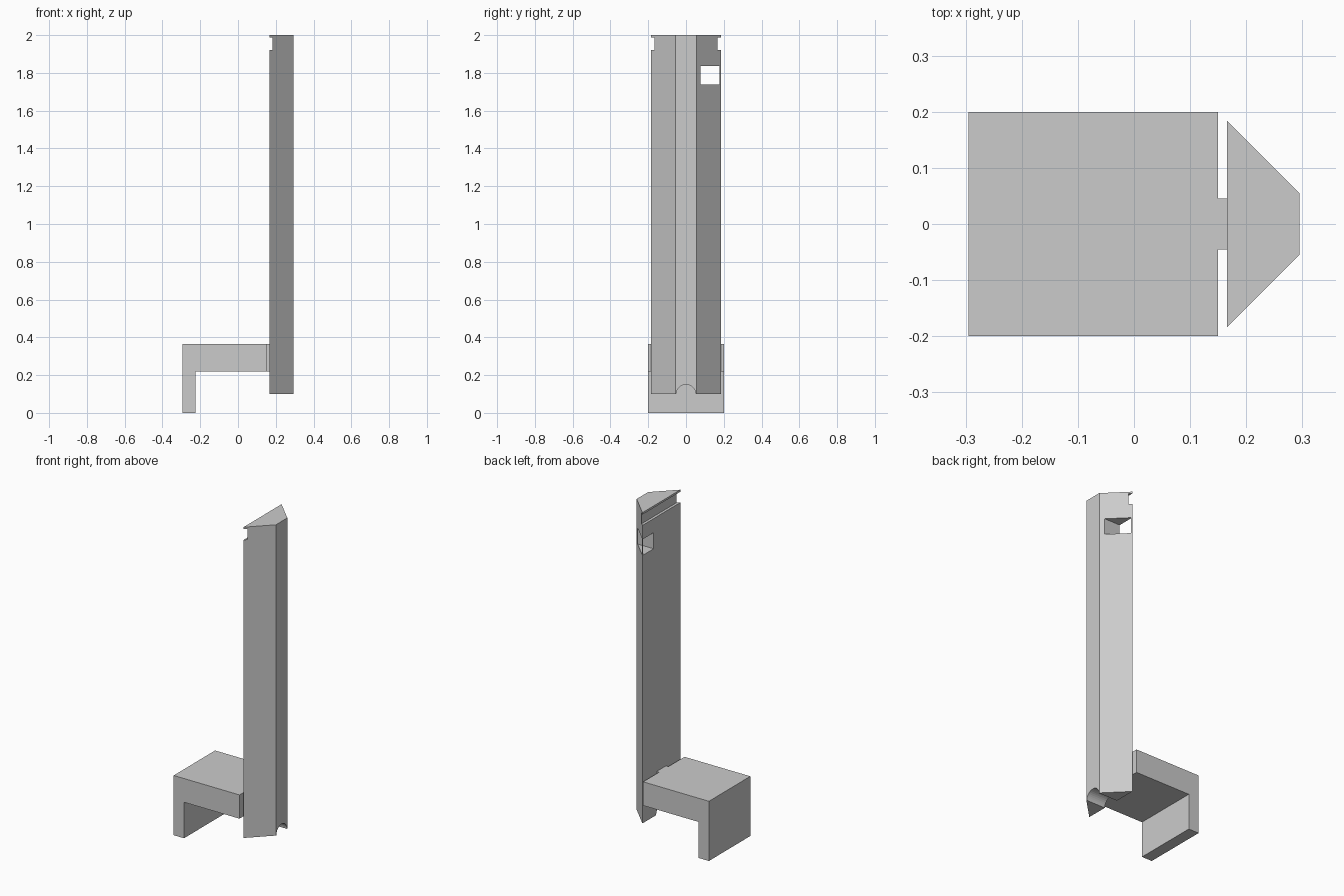
import bpy
import bmesh
from mathutils import Matrix, Vector

cube = bpy.data.objects.get("Cube")
if cube:
    bpy.data.objects.remove(cube, do_unlink=True)

grey = bpy.data.materials.new("plain grey")
grey.use_nodes = True
grey.diffuse_color = (0.6, 0.6, 0.6, 1)
grey.node_tree.nodes["Principled BSDF"].inputs["Base Color"].default_value = (0.6, 0.6, 0.6, 1)


def finish(name, bm):
    bmesh.ops.recalc_face_normals(bm, faces=bm.faces)
    mesh = bpy.data.meshes.new(name)
    bm.to_mesh(mesh)
    bm.free()
    mesh.materials.append(grey)
    obj = bpy.data.objects.new(name, mesh)
    bpy.context.collection.objects.link(obj)
    return obj


def prism(name, profile, direction):
    """Extrude a closed profile of 3D points along a direction."""
    bm = bmesh.new()
    face = bm.faces.new([bm.verts.new(p) for p in profile])
    result = bmesh.ops.extrude_face_region(bm, geom=[face], use_keep_orig=True)
    moved = [v for v in result["geom"] if isinstance(v, bmesh.types.BMVert)]
    bmesh.ops.translate(bm, verts=moved, vec=Vector(direction))
    return finish(name, bm)


def box(name, low, high):
    x, y, z = low
    return prism(name, [(x, y, z), (high[0], y, z), (high[0], high[1], z), (x, high[1], z)],
                 (0, 0, high[2] - z))


def cut(target, cutter):
    mod = target.modifiers.new(cutter.name, "BOOLEAN")
    mod.operation = "DIFFERENCE"
    mod.solver = "EXACT"
    mod.object = cutter
    bpy.context.view_layer.objects.active = target
    bpy.ops.object.modifier_apply(modifier=mod.name)
    bpy.data.objects.remove(cutter, do_unlink=True)


# Tapered column
back, front = 0.166, 0.295
column = prism("column", [(back, -0.184, 0.1), (front, -0.055, 0.1),
                          (front, 0.055, 0.1), (back, 0.184, 0.1)], (0, 0, 1.9))

# Groove across the flat face near the top
cut(column, box("groove_cutter", (0.1, -0.3, 1.922), (0.182, 0.3, 1.988)))

# Square window through one side
cut(column, box("window_cutter", (0.1, 0.076, 1.738), (0.4, 0.178, 1.836)))

# Rounded channel under the foot
bm = bmesh.new()
bmesh.ops.create_cone(bm, cap_ends=True, segments=32, radius1=0.052, radius2=0.052, depth=0.4,
                      matrix=Matrix.Translation((0.23, 0, 0.098)) @ Matrix.Rotation(1.5707963, 4, "Y"))
cut(column, finish("channel_cutter", bm))

# L-shaped step with its downward leg
prism("step", [(-0.295, -0.2, 0), (-0.225, -0.2, 0), (-0.225, -0.2, 0.22),
               (0.15, -0.2, 0.22), (0.15, -0.2, 0.365), (-0.295, -0.2, 0.365)], (0, 0.4, 0))

# Narrow tab joining step and column
box("joining_tab", (0.15, -0.045, 0.22), (back, 0.045, 0.365))
